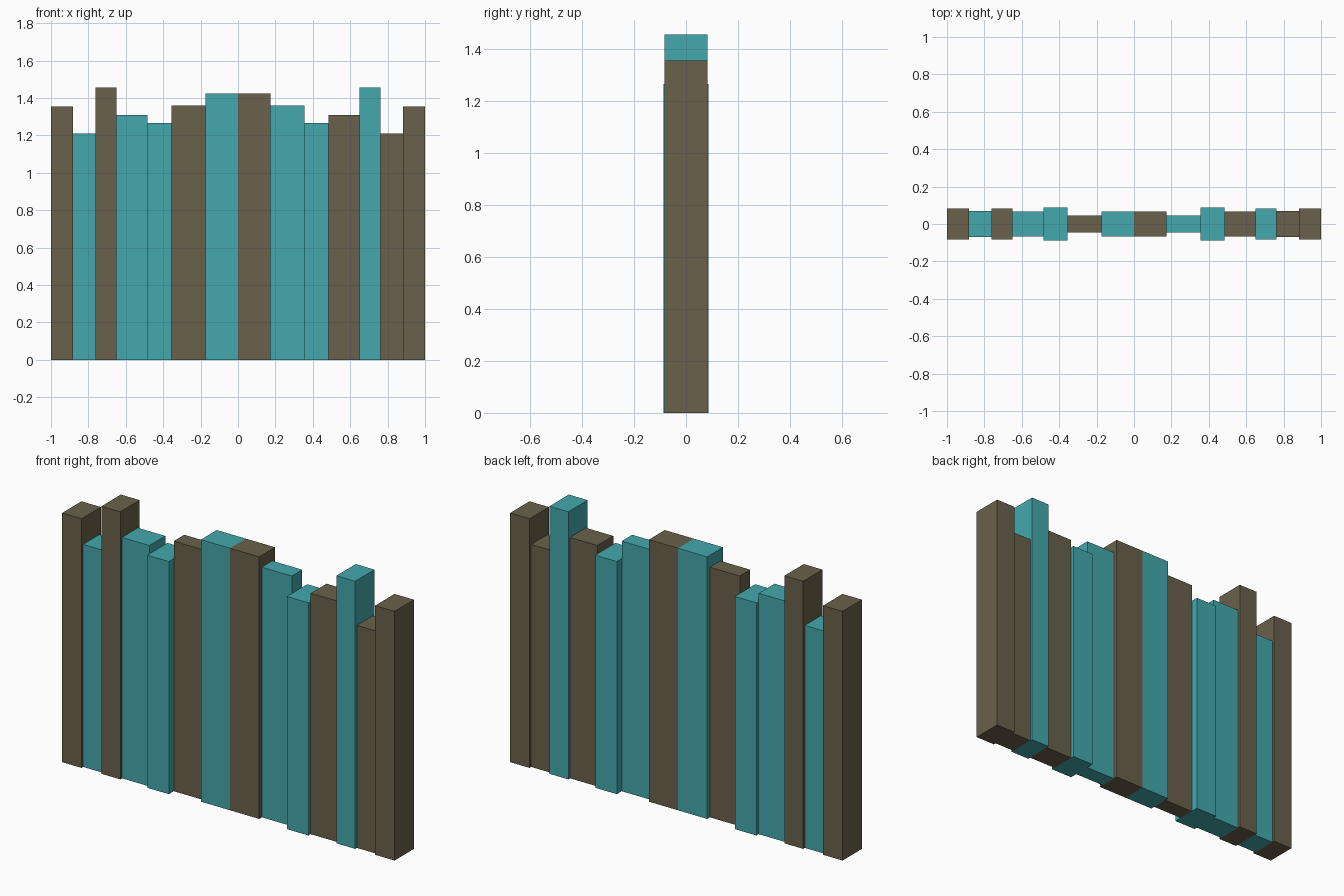
import bpy

if "Cube" in bpy.data.objects:
    bpy.data.objects.remove(bpy.data.objects["Cube"])


def material(name, color):
    m = bpy.data.materials.new(name)
    m.diffuse_color = (*color, 1)
    m.use_nodes = True
    m.node_tree.nodes["Principled BSDF"].inputs["Base Color"].default_value = m.diffuse_color
    return m


brown = material("brown", (0.144, 0.12, 0.072))
teal = material("teal", (0.058, 0.397, 0.423))

# Slats from the centre outwards: outer edge x, height, half depth, left and right colour
slats = [
    (0.175, 1.425, 0.068, teal, brown),
    (0.355, 1.36, 0.045, brown, teal),
    (0.485, 1.265, 0.087, teal, teal),
    (0.65, 1.31, 0.068, teal, brown),
    (0.763, 1.455, 0.083, brown, teal),
    (0.883, 1.21, 0.069, teal, brown),
    (1.0, 1.355, 0.083, brown, brown),
]


def slat(name, x, width, depth, height, mat):
    bpy.ops.mesh.primitive_cube_add(size=1, location=(x, 0, height / 2))
    ob = bpy.context.object
    ob.name = name
    ob.scale = (width, depth, height)
    bpy.ops.object.transform_apply(location=False, rotation=False, scale=True)
    ob.data.materials.append(mat)


# Shapes mirror about x = 0, colours differ per side
inner = 0.0
for i, (outer, height, half, left, right) in enumerate(slats, 1):
    for side, sign, mat in (("left", -1, left), ("right", 1, right)):
        slat(f"{side}_slat_{i}", sign * (inner + outer) / 2,
             outer - inner, 2 * half, height, mat)
    inner = outer
